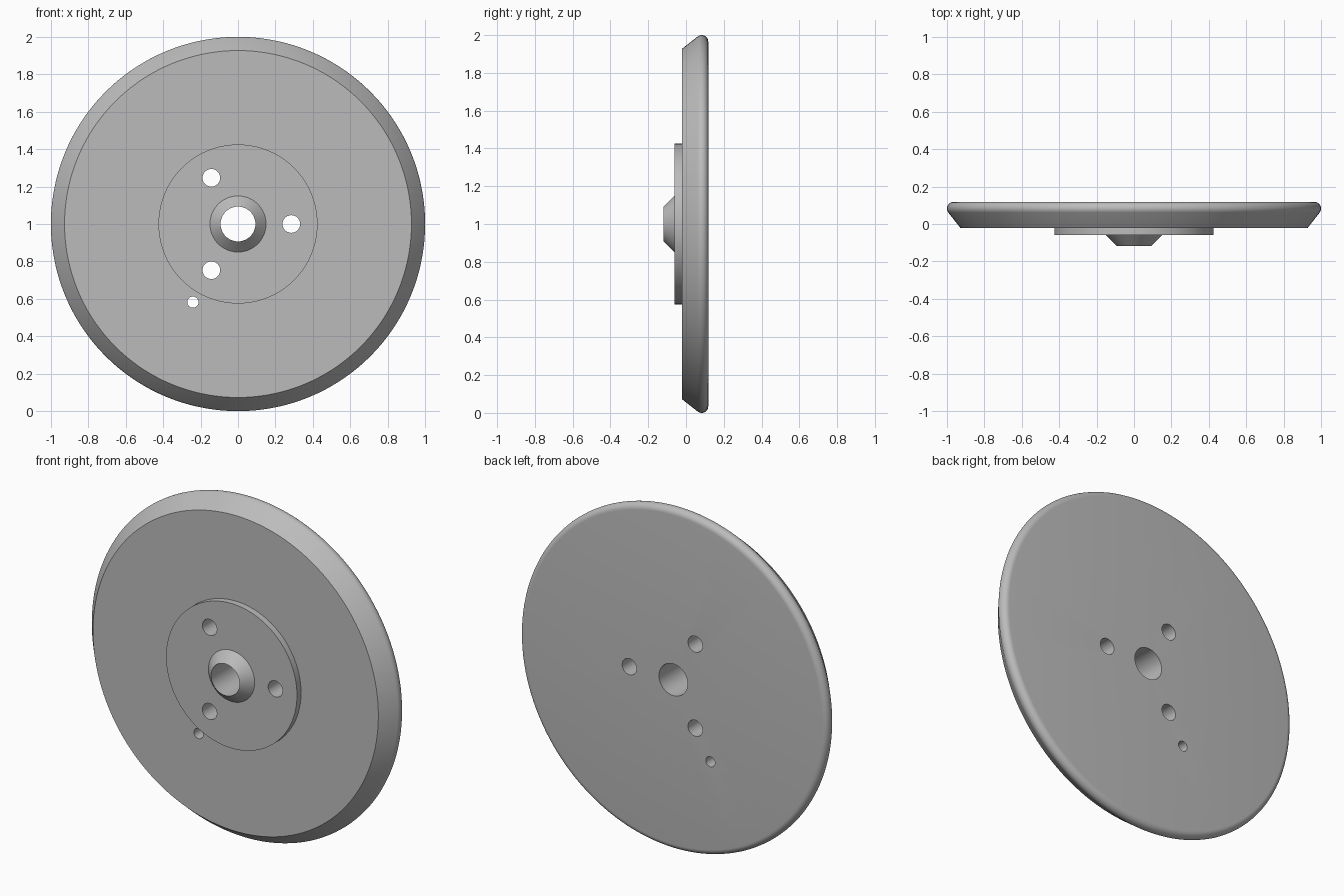
import bpy, bmesh
from math import radians, sin, cos, tau
from mathutils import Matrix, Vector

cube = bpy.data.objects.get("Cube")
if cube:
    bpy.data.objects.remove(cube, do_unlink=True)

# Single plain grey
grey = bpy.data.materials.new("plain_grey")
grey.use_nodes = True
colour = (0.5, 0.5, 0.5, 1)
grey.diffuse_color = colour
grey.node_tree.nodes["Principled BSDF"].inputs["Base Color"].default_value = colour

CENTRE = Vector((0, 0, 1))
BACK, FACE, BOSS, TIP = 0.118, -0.022, -0.06, -0.118
BORE, HUB, BOSS_R, FACE_R = 0.093, 0.15, 0.425, 0.927
FILLET, STEPS, SEGMENTS = 0.035, 10, 144


def add_object(name, bm):
    bmesh.ops.recalc_face_normals(bm, faces=bm.faces)
    mesh = bpy.data.meshes.new(name)
    bm.to_mesh(mesh)
    bm.free()
    mesh.materials.append(grey)
    obj = bpy.data.objects.new(name, mesh)
    bpy.context.collection.objects.link(obj)
    return obj


def lathe(name, profile):
    """Spin a closed (radius, y) profile about the y direction."""
    bm = bmesh.new()
    verts = [bm.verts.new((r, y, CENTRE.z)) for r, y in profile]
    edges = [bm.edges.new((a, b)) for a, b in zip(verts, verts[1:] + verts[:1])]
    bmesh.ops.spin(bm, geom=verts + edges, cent=CENTRE, axis=(0, 1, 0),
                   angle=tau, steps=SEGMENTS, use_merge=True)
    bmesh.ops.remove_doubles(bm, verts=bm.verts, dist=1e-5)
    return add_object(name, bm)


def drill(target, radius, distance, degrees):
    """Cut a round hole through the target, placed by polar position."""
    a = radians(degrees)
    place = CENTRE + Vector((cos(a), 0, sin(a))) * distance
    bm = bmesh.new()
    bmesh.ops.create_cone(bm, cap_ends=True, segments=48, radius1=radius,
                          radius2=radius, depth=1,
                          matrix=Matrix.Translation(place) @ Matrix.Rotation(radians(90), 4, "X"))
    cutter = add_object("hole_cutter", bm)
    cutter.hide_render = True
    mod = target.modifiers.new("hole", "BOOLEAN")
    mod.operation, mod.solver, mod.object = "DIFFERENCE", "EXACT", cutter
    bpy.ops.object.modifier_apply(modifier=mod.name)
    bpy.data.objects.remove(cutter, do_unlink=True)


# Disc with conical hub, raised boss, sloped flank and rounded back rim
rim = []
for i in range(STEPS + 1):
    a = radians(-38 + 128 * i / STEPS)
    rim.append((1 - FILLET + FILLET * cos(a), BACK - FILLET + FILLET * sin(a)))
profile = [(BORE, TIP), (HUB, BOSS), (BOSS_R, BOSS), (BOSS_R, FACE),
           (FACE_R, FACE), *rim, (BORE, BACK)]
disc = lathe("disc_with_hub", profile)
bpy.ops.object.select_all(action="DESELECT")
disc.select_set(True)
bpy.context.view_layer.objects.active = disc

# Three bolt holes and one small locating hole
for angle in (0, 120, 240):
    drill(disc, 0.047, 0.285, angle)
drill(disc, 0.03, 0.482, 240)

bpy.ops.object.shade_smooth_by_angle(angle=radians(25))
